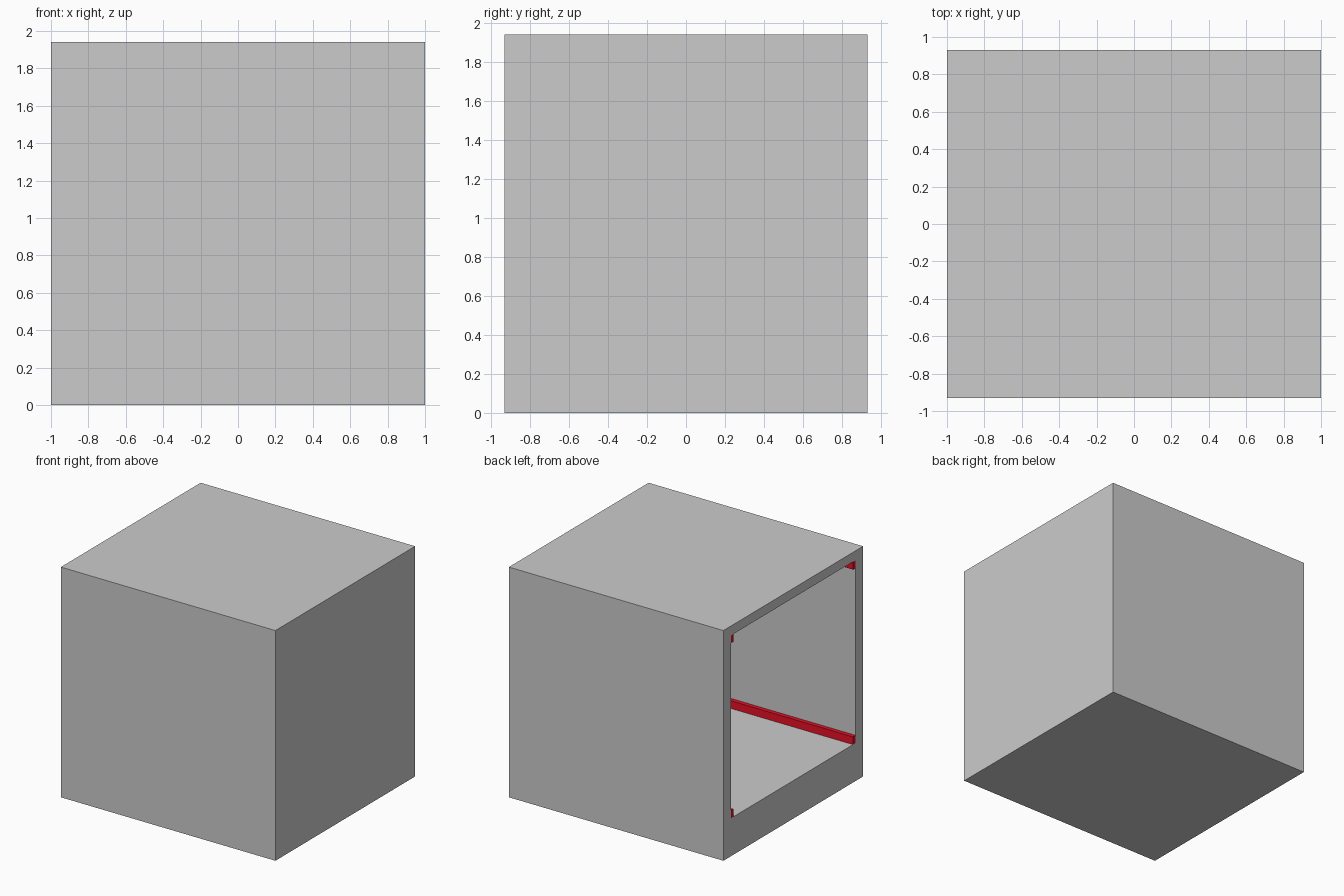
import bpy, bmesh

if "Cube" in bpy.data.objects:
    bpy.data.objects.remove(bpy.data.objects["Cube"])

W, D, H = 1.0, 0.93, 1.94            # half width, half depth, height
IN_D, FLOOR, CEIL, END = 0.83, 0.32, 1.86, 0.90


def finish(name, bm):
    bmesh.ops.recalc_face_normals(bm, faces=bm.faces)
    mesh = bpy.data.meshes.new(name)
    bm.to_mesh(mesh)
    bm.free()
    obj = bpy.data.objects.new(name, mesh)
    bpy.context.collection.objects.link(obj)
    return obj


def ring(bm, x, d, z0, z1):
    return [bm.verts.new((x, y, z)) for y, z in ((-d, z0), (d, z0), (d, z1), (-d, z1))]


# Hollow box, open on the left (-x) side: skin from closed end, round the mouth, to inner end
bm = bmesh.new()
rings = [ring(bm, W, D, 0, H), ring(bm, -W, D, 0, H),
         ring(bm, -W, IN_D, FLOOR, CEIL), ring(bm, END, IN_D, FLOOR, CEIL)]
for a, b in zip(rings, rings[1:]):
    for i in range(4):
        j = (i + 1) % 4
        bm.faces.new((a[i], a[j], b[j], b[i]))
bm.faces.new(rings[0])
bm.faces.new(rings[-1])
finish("box_shell", bm)

# Red rails along the four inner corners
red = bpy.data.materials.new("rail_red")
red.diffuse_color = (0.8, 0.005, 0.02, 1)
red.use_nodes = True
red.node_tree.nodes["Principled BSDF"].inputs["Base Color"].default_value = red.diffuse_color
RY, RZ = 0.035, 0.065
for side, sy in (("front", -1), ("back", 1)):
    for level, z in (("lower", FLOOR + RZ / 2), ("upper", CEIL - RZ / 2)):
        bm = bmesh.new()
        bmesh.ops.create_cube(bm, size=1)
        bmesh.ops.scale(bm, vec=(END + W, RY, RZ), verts=bm.verts)
        bmesh.ops.translate(bm, vec=((END - W) / 2, sy * (IN_D - RY / 2), z), verts=bm.verts)
        rail = finish(f"{level}_{side}_rail", bm)
        rail.data.materials.append(red)
